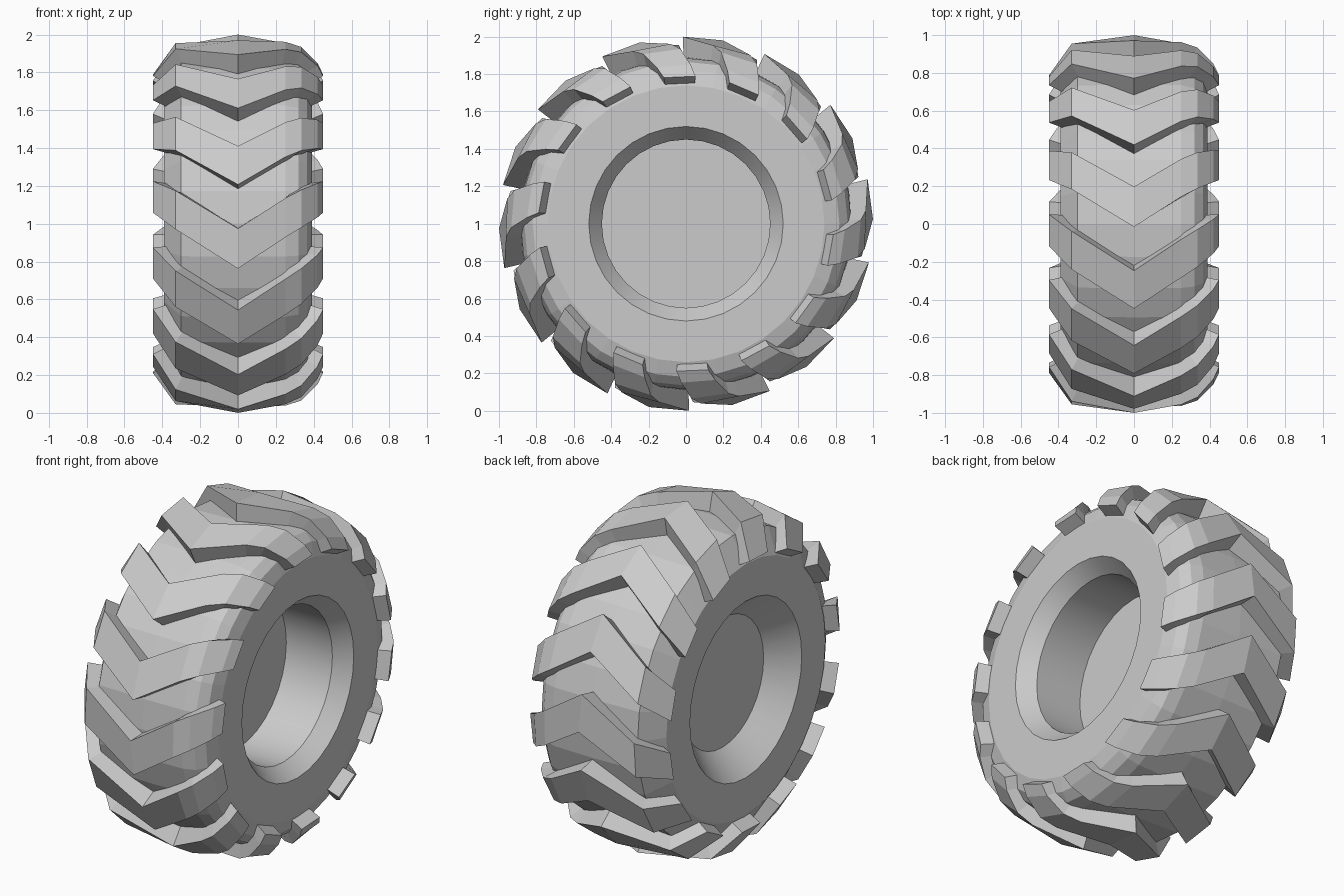
import bpy, bmesh
from math import cos, sin, radians, pi

if "Cube" in bpy.data.objects:
    bpy.data.objects.remove(bpy.data.objects["Cube"])

SEG = 32      # sides of the round body
LUGS = 14     # chevron tread bars


def polar(x, r, deg):
    a = radians(deg)
    return (x, r * cos(a), 1 + r * sin(a))


def finish(bm, name):
    bmesh.ops.recalc_face_normals(bm, faces=bm.faces)
    me = bpy.data.meshes.new(name)
    bm.to_mesh(me)
    bm.free()
    ob = bpy.data.objects.new(name, me)
    bpy.context.collection.objects.link(ob)
    return ob


# Tyre body with wheel recesses: (x, radius) from left hub disc to right hub disc
profile = [(-.24, .38), (-.39, .52), (-.39, .74), (-.30, .88), (0, .89),
           (.25, .885), (.32, .865), (.365, .82), (.39, .74), (.39, .52),
           (.30, .45), (0, .45)]
smooth_bands = {0, 9, 10}
bm = bmesh.new()
rings = [[bm.verts.new(polar(x, r, 360 * i / SEG)) for i in range(SEG)]
         for x, r in profile]
for k in range(len(rings) - 1):
    a, b = rings[k], rings[k + 1]
    for i in range(SEG):
        j = (i + 1) % SEG
        f = bm.faces.new((a[i], a[j], b[j], b[i]))
        f.smooth = k in smooth_bands
bm.faces.new(rings[0])
bm.faces.new(rings[-1])
body = finish(bm, "tyre_body")
for e in body.data.edges:
    vs = [body.data.vertices[v].co.x for v in e.vertices]
    e.use_edge_sharp = abs(vs[0] - vs[1]) < 1e-5

# Chevron lugs: stations (x, outer radius, base x, base radius, lag angle)
stations = [(-.45, .79, -.37, .745, 18), (-.33, .955, -.28, .85, 12),
            (0, 1.0, 0, .86, 0),
            (.25, .965, .23, .86, 9.5), (.335, .935, .28, .845, 12.5),
            (.42, .85, .34, .80, 16), (.45, .79, .37, .745, 18)]
WIDTH = 12.3
bm = bmesh.new()
for n in range(LUGS):
    lead = 90.9 + 360 * n / LUGS
    loops = []
    for x, r, bx, br, lag in stations:
        t = lead - lag
        loops.append([bm.verts.new(polar(*p)) for p in
                      ((x, r, t), (x, r, t - WIDTH),
                       (bx, br, t - WIDTH), (bx, br, t))])
    for a, b in zip(loops, loops[1:]):
        for i in range(4):
            j = (i + 1) % 4
            bm.faces.new((a[i], a[j], b[j], b[i]))
    bm.faces.new(loops[0])
    bm.faces.new(loops[-1])
finish(bm, "tread_lugs")
